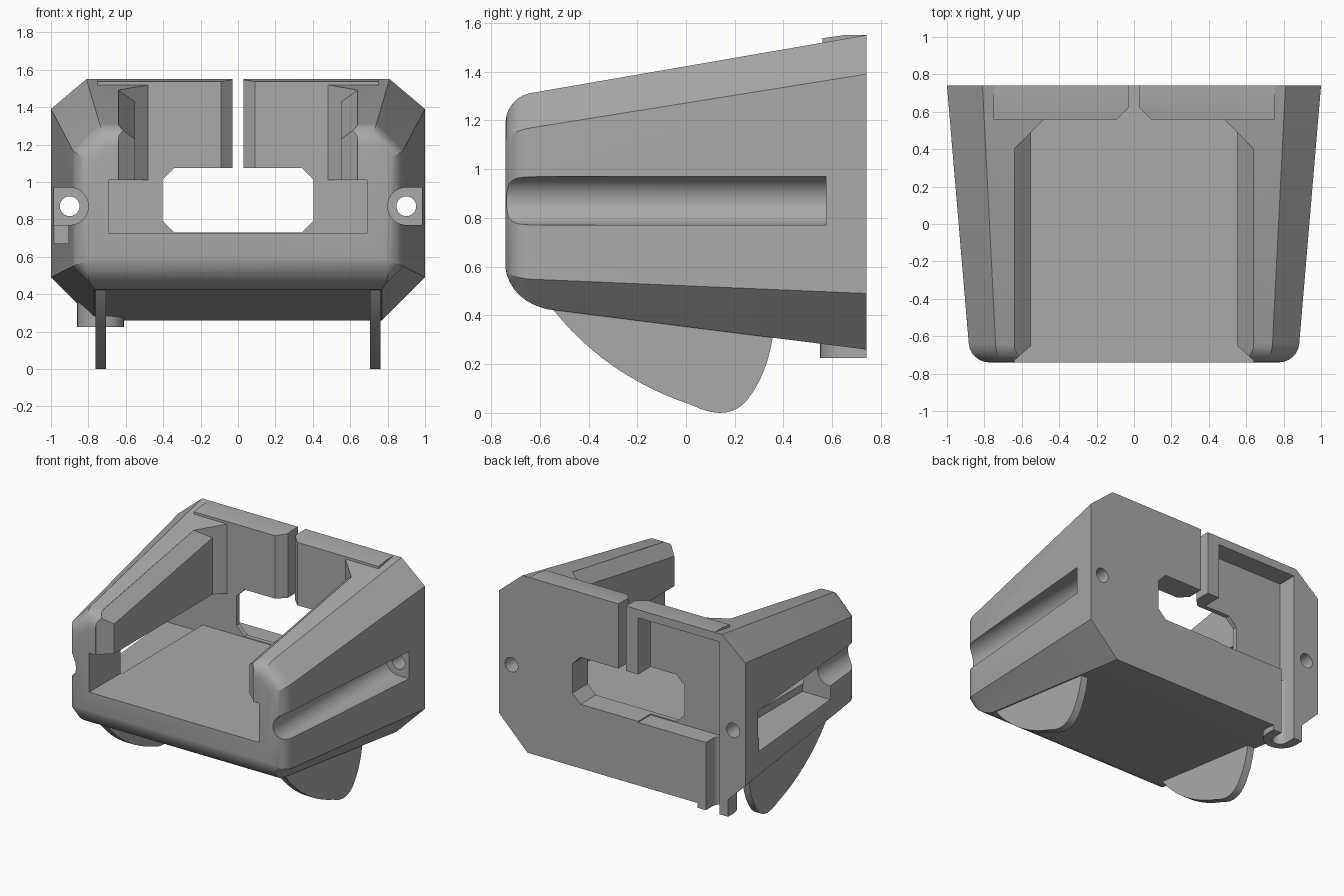
import bpy, bmesh, math
from mathutils import Vector

if "Cube" in bpy.data.objects:
    bpy.data.objects.remove(bpy.data.objects["Cube"])

grey = bpy.data.materials.new("plain_grey")
grey.diffuse_color = (0.40, 0.40, 0.40, 1)
grey.use_nodes = True
grey.node_tree.nodes["Principled BSDF"].inputs["Base Color"].default_value = grey.diffuse_color


def finish(name, bm):
    bmesh.ops.recalc_face_normals(bm, faces=bm.faces)
    me = bpy.data.meshes.new(name)
    bm.to_mesh(me)
    bm.free()
    me.materials.append(grey)
    ob = bpy.data.objects.new(name, me)
    bpy.context.collection.objects.link(ob)
    return ob


def prism(name, pts, axis, a, b):
    """Extrude a 2D outline along an axis: x uses (y,z), y uses (x,z), z uses (x,y)."""
    def place(p, t):
        return {"x": (t, p[0], p[1]), "y": (p[0], t, p[1]), "z": (p[0], p[1], t)}[axis]
    bm = bmesh.new()
    lo = [bm.verts.new(place(p, a)) for p in pts]
    hi = [bm.verts.new(place(p, b)) for p in pts]
    bm.faces.new(lo)
    bm.faces.new(hi[::-1])
    n = len(pts)
    for i in range(n):
        j = (i + 1) % n
        bm.faces.new((lo[i], lo[j], hi[j], hi[i]))
    return finish(name, bm)


def box(name, x, y, z):
    return prism(name, [(x[0], y[0]), (x[1], y[0]), (x[1], y[1]), (x[0], y[1])], "z", *z)


def hull(name, pts):
    bm = bmesh.new()
    for p in pts:
        bm.verts.new(p)
    bmesh.ops.convex_hull(bm, input=bm.verts[:])
    return finish(name, bm)


def activate(ob):
    bpy.ops.object.select_all(action="DESELECT")
    ob.select_set(True)
    bpy.context.view_layer.objects.active = ob


def combine(target, tool, op="DIFFERENCE"):
    activate(target)
    m = target.modifiers.new("combine", "BOOLEAN")
    m.operation, m.object, m.solver = op, tool, "EXACT"
    bpy.ops.object.modifier_apply(modifier=m.name)
    bpy.data.objects.remove(tool, do_unlink=True)


def arc(cx, cy, r, a0, a1, n):
    return [(cx + r * math.cos(math.radians(a0 + (a1 - a0) * i / n)),
             cy + r * math.sin(math.radians(a0 + (a1 - a0) * i / n))) for i in range(n + 1)]


def bezier(p0, p1, p2, n):
    p0, p1, p2 = Vector(p0), Vector(p1), Vector(p2)
    return [tuple(p0 * (1 - t) ** 2 + p1 * 2 * t * (1 - t) + p2 * t * t)
            for t in [i / n for i in range(n + 1)]]


def top(y):
    return 1.55 - 0.174 * (0.74 - y)


# Tapered eight-sided body with a rounded front rim
def ring(xt, xs, xb, zt, zu, zl, zb):
    half = [(xb, zb), (xs, zl), (xs, zu), (xt, zt)]
    return half + [(-x, z) for x, z in half[::-1]]


back = ring(0.81, 1.0, 0.77, 1.55, 1.39, 0.49, 0.26)
front = ring(0.735, 0.875, 0.77, 1.294, 1.153, 0.553, 0.447)
bm = bmesh.new()
vb = [bm.verts.new((x, 0.74, z)) for x, z in back]
vf = [bm.verts.new((x, -0.74, z)) for x, z in front]
bm.faces.new(vb)
rim = list(bm.faces.new(vf[::-1]).edges)
for i in range(8):
    j = (i + 1) % 8
    bm.faces.new((vb[i], vb[j], vf[j], vf[i]))
bmesh.ops.recalc_face_normals(bm, faces=bm.faces)
bmesh.ops.bevel(bm, geom=rim, offset=0.1, segments=6, profile=0.5, affect="EDGES")
body = finish("housing", bm)

# Larger rounding under the chin
chin = bezier((-0.745, 0.64), (-0.745, 0.44), (-0.50, 0.412), 10)
combine(body, prism("chin_cut", [(-1, 0.1), (-1, 0.64)] + chin + [(-0.50, 0.1)], "x", -1.5, 1.5))

# Level cap on the rear wall and cable sleeve below it
combine(body, prism("rear_cap", [(0.56, 1.45), (0.56, 1.537), (0.65, 1.55), (0.74, 1.55), (0.74, 1.45)],
                    "x", -0.75, 0.75), "UNION")
sleeve = [(-0.61, 0.74)] + arc(-0.735, 0.675, 0.125, 0, -180, 16) + [(-0.86, 0.74)]
combine(body, prism("sleeve", sleeve, "z", 0.225, 0.6), "UNION")

# Open bay between the side rails
plan = [(0.64, -1), (0.64, -0.73), (0.55, -0.65), (0.55, 0.49), (0.48, 0.56)]
combine(body, prism("bay_cut", plan + [(-x, y) for x, y in plan[::-1]], "z", 0.725, 2))

# Sloped inner edge on the rails
pts = []
for s in (-1, 1):
    pts += [(s * 0.55, -1, top(-1) - 0.08), (s * 0.64, -1, top(-1)), (s * 0.64, -1, 2),
            (s * 0.55, 0.49, top(0.49) - 0.08), (s * 0.64, 0.40, top(0.40)), (s * 0.64, 0.40, 2),
            (s * 0.48, 0.56, 2), (s * 0.48, 0.56, top(0.56) - 0.08)]
combine(body, hull("rail_slope_cut", pts))

# Wide slot beneath the rails
combine(body, box("undercut", (-0.69, 0.69), (-1, 0.56), (0.725, 1.01)))

# Rear window and the flared slit above it
w, lo, hi, c = 0.405, 0.73, 1.075, 0.065
window = [(w - c, lo), (w, lo + c), (w, hi - c), (w - c, hi)]
combine(body, prism("window_cut", window + [(-x, z) for x, z in window[::-1]], "y", 0.4, 0.9))
slit = [(0.16, 0.49), (0.03, 0.62), (0.03, 0.9)]
combine(body, prism("slit_cut", slit + [(-x, y) for x, y in slit[::-1]], "z", 1.04, 2))

# Cable recess in the rear wall, with its channel running down
combine(body, box("rear_recess_cut", (-0.79, -0.13), (0.595, 0.9), (0.722, 1.49)))
channel = [(-0.68, 0.9)] + arc(-0.735, 0.66, 0.055, 0, -180, 12) + [(-0.79, 0.9)]
combine(body, prism("channel_cut", channel, "z", 0.0, 0.8))

# Side grooves ending in a through hole
for s in (-1, 1):
    groove = [(s * x, z) for x, z in arc(0.9, 0.87, 0.1, 90, 270, 20)]
    combine(body, prism("groove_cut", groove + [(s * 1.2, 0.77), (s * 1.2, 0.97)], "y", -1, 0.575))
    combine(body, prism("hole_cut", arc(s * 0.9, 0.87, 0.053, 0, 345, 23), "y", 0.4, 0.9))

# Cable opening through the left wall
combine(body, box("side_opening_cut", (-1.2, -0.68), (-0.38, 0.56), (0.67, 0.95)))

activate(body)
bpy.ops.object.shade_smooth_by_angle(angle=math.radians(25))

# Curved fins under the body
curve = (bezier((-0.55, 0.43), (-0.33, 0.15), (0.02, 0.035), 12)
         + bezier((0.02, 0.035), (0.19, -0.05), (0.27, 0.08), 8)[1:]
         + bezier((0.27, 0.08), (0.34, 0.18), (0.36, 0.34), 8)[1:])
for side, x in (("left", -0.733), ("right", 0.733)):
    fin = prism(side + "_fin", curve + [(0.36, 0.42), (-0.45, 0.46)], "x", x - 0.028, x + 0.028)
    activate(fin)
    bpy.ops.object.shade_smooth_by_angle(angle=math.radians(25))
    # Rest the lowest point on the ground
    low = min(v.co.z for v in fin.data.vertices)
    for v in fin.data.vertices:
        if v.co.z < 0.2:
            v.co.z -= low * (0.2 - v.co.z) / (0.2 - low)
